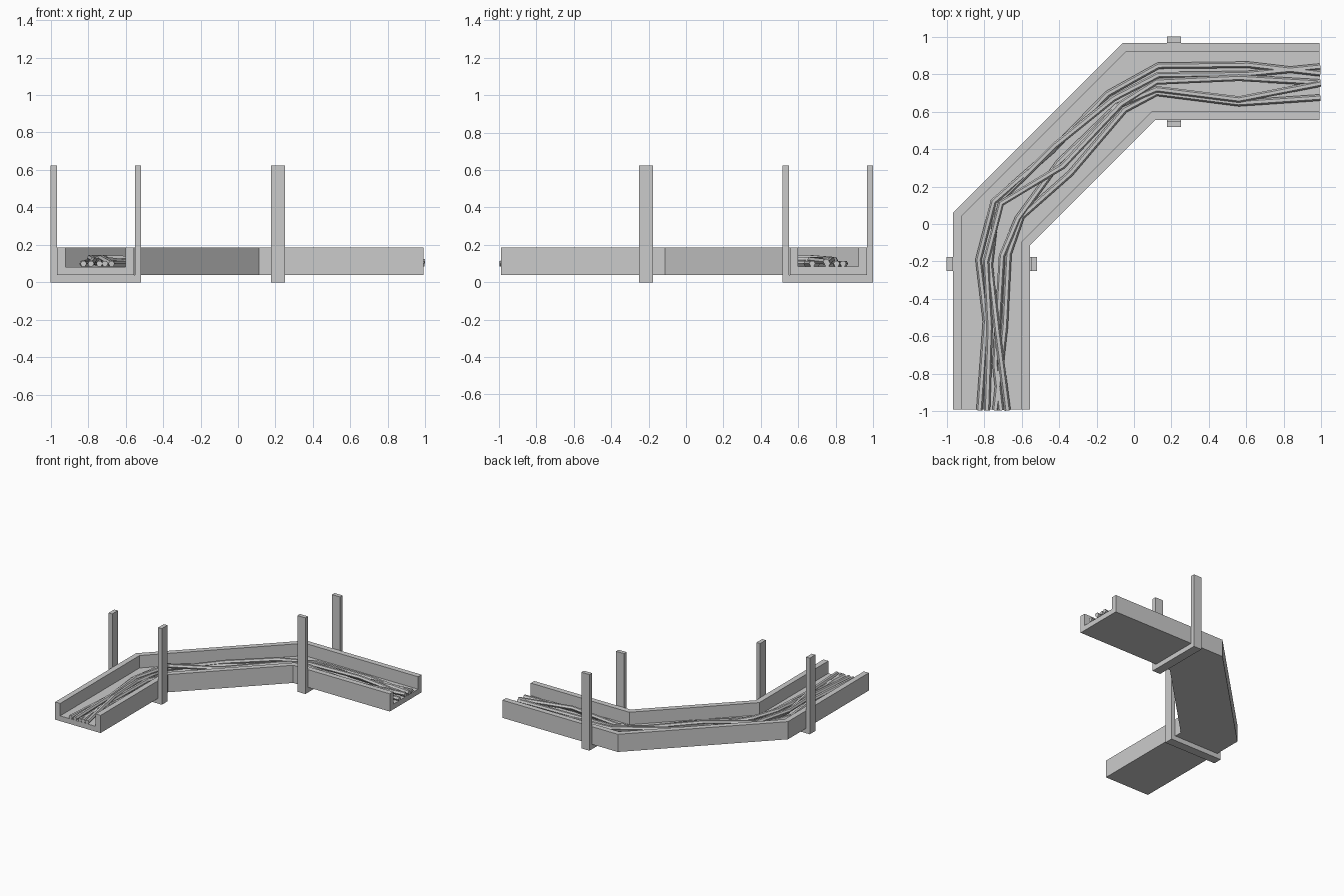
import bpy, bmesh
from mathutils import Vector

if "Cube" in bpy.data.objects:
    bpy.data.objects.remove(bpy.data.objects["Cube"])


def sweep(name, rings):
    """Skin equal-length closed rings and cap both ends."""
    bm = bmesh.new()
    vr = [[bm.verts.new(p) for p in r] for r in rings]
    n = len(vr[0])
    for a, b in zip(vr, vr[1:]):
        for i in range(n):
            j = (i + 1) % n
            bm.faces.new((a[i], a[j], b[j], b[i]))
    bm.faces.new(vr[0])
    bm.faces.new(vr[-1][::-1])
    bmesh.ops.recalc_face_normals(bm, faces=bm.faces)
    me = bpy.data.meshes.new(name)
    bm.to_mesh(me)
    bm.free()
    ob = bpy.data.objects.new(name, me)
    bpy.context.collection.objects.link(ob)
    return ob


def u_profile(width, wall, z0, zf, z1):
    """U section as (distance from outer side, height)."""
    return [(0, z0), (width, z0), (width, z1), (width - wall, z1),
            (width - wall, zf), (wall, zf), (wall, z1), (0, z1)]


# Tray: U section mitred around two 45 degree bends
outer = [(-.967, -.99), (-.967, .058), (-.058, .967), (.99, .967)]
inner = [(-.555, -.99), (-.555, -.113), (.113, .555), (.99, .555)]
W = .412
section = u_profile(W, .045, .04, .083, .185)
rings = []
for o, i in zip(outer, inner):
    o, i = Vector(o), Vector(i)
    rings.append([(*o.lerp(i, d / W), z) for d, z in section])
sweep("cable_tray", rings)

# Hangers: tall U brackets under each straight run
hang = u_profile(.483, .033, 0, .04, .625)
sweep("hanger_left", [[(-1 + d, y, z) for d, z in hang] for y in (-.25, -.177)])
sweep("hanger_back", [[(x, 1 - d, z) for d, z in hang] for x in (.177, .25)])

# Cables: loose faceted strands lying in the tray
cables = [
    [(-.825, -.995, .10), (-.79, -.52, .10), (-.83, -.19, .10), (-.75, .12, .12), (-.44, .39, .10),
     (-.14, .695, .10), (.13, .845, .10), (.61, .85, .10), (.995, .805, .10)],
    [(-.785, -.995, .10), (-.77, -.55, .12), (-.79, -.20, .13), (-.71, .11, .13), (-.38, .31, .12),
     (-.07, .64, .12), (.12, .76, .12), (.56, .78, .12), (.995, .755, .10)],
    [(-.74, -.995, .10), (-.69, -.55, .10), (-.67, -.16, .10), (-.60, .04, .10), (-.34, .27, .10),
     (-.05, .61, .10), (.12, .70, .10), (.56, .645, .10), (.995, .675, .10)],
    [(-.675, -.995, .10), (-.73, -.57, .13), (-.77, -.22, .11), (-.73, .11, .10), (-.42, .42, .12),
     (-.11, .67, .13), (.13, .795, .12), (.60, .80, .10), (.995, .84, .10)],
    [(-.71, -.995, .10), (-.74, -.75, .10), (-.705, -.17, .12), (-.62, .03, .11), (-.40, .33, .10),
     (-.09, .63, .10), (.12, .72, .12), (.56, .665, .12), (.995, .75, .11)],
]
for k, pts in enumerate(cables):
    cu = bpy.data.curves.new(f"cable_{k + 1}", 'CURVE')
    cu.dimensions = '3D'
    cu.bevel_depth = .017
    cu.bevel_resolution = 1
    cu.use_fill_caps = True
    sp = cu.splines.new('POLY')
    sp.points.add(len(pts) - 1)
    for p, c in zip(sp.points, pts):
        p.co = (*c, 1)
    sp.use_smooth = False
    bpy.context.collection.objects.link(bpy.data.objects.new(cu.name, cu))
